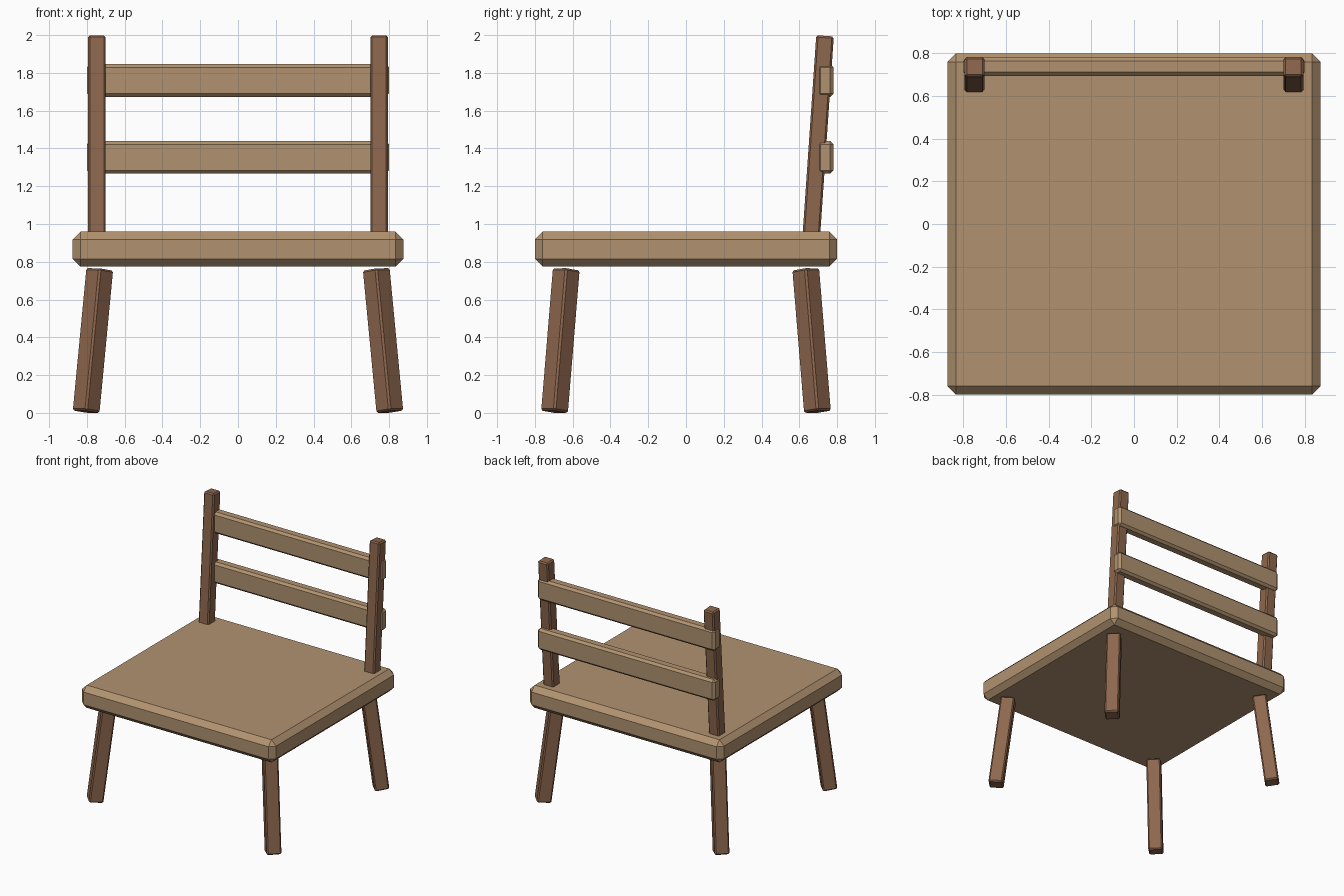
import bpy, bmesh
from mathutils import Vector, Matrix

if "Cube" in bpy.data.objects:
    bpy.data.objects.remove(bpy.data.objects["Cube"])


def material(name, rgb):
    m = bpy.data.materials.new(name)
    m.diffuse_color = (*rgb, 1.0)
    m.use_nodes = True
    m.node_tree.nodes["Principled BSDF"].inputs["Base Color"].default_value = m.diffuse_color
    return m


light_wood = material("light_wood", (0.44, 0.29, 0.16))
dark_wood = material("dark_wood", (0.27, 0.135, 0.075))


def box(name, size, bevel, mat, matrix):
    """Chamfered box, placed by a matrix."""
    bm = bmesh.new()
    bmesh.ops.create_cube(bm, size=1.0)
    bmesh.ops.scale(bm, vec=size, verts=bm.verts)
    bmesh.ops.bevel(bm, geom=bm.edges[:], offset=bevel, segments=1,
                    profile=0.5, affect='EDGES')
    bm.transform(matrix)
    me = bpy.data.meshes.new(name)
    bm.to_mesh(me)
    bm.free()
    me.materials.append(mat)
    ob = bpy.data.objects.new(name, me)
    bpy.context.collection.objects.link(ob)
    return ob


def beam(name, bottom, top, width, bevel, mat, facing):
    """Square beam between two points, one side turned towards 'facing'."""
    a, b = Vector(bottom), Vector(top)
    z = (b - a).normalized()
    x = Vector(facing)
    x = (x - z * x.dot(z)).normalized()
    y = z.cross(x)
    rot = Matrix((x, y, z)).transposed().to_4x4()
    return box(name, (width, width, (b - a).length), bevel, mat,
               Matrix.Translation((a + b) / 2) @ rot)


# Seat slab
box("seat", (1.75, 1.6, 0.185), 0.041, light_wood,
    Matrix.Translation((0, 0, 0.8675)))

# Splayed legs, turned to face the seat corners
for sx, side in ((-1, "left"), (1, "right")):
    for sy, end in ((-1, "front"), (1, "back")):
        beam(f"{end}_{side}_leg",
             (sx * 0.804, sy * 0.696, 0.006), (sx * 0.732, sy * 0.634, 0.76),
             0.11, 0.01, dark_wood, (sx, sy, 0))

    # Leaning back posts
    beam(f"back_post_{side}", (sx * 0.747, 0.664, 0.945),
         (sx * 0.747, 0.736, 1.996), 0.093, 0.01, dark_wood, (1, 0, 0))

# Back rails
for name, z in (("lower_rail", 1.353), ("upper_rail", 1.76)):
    box(name, (1.6, 0.087, 0.173), 0.018, light_wood,
        Matrix.Translation((0, 0.738, z)))
